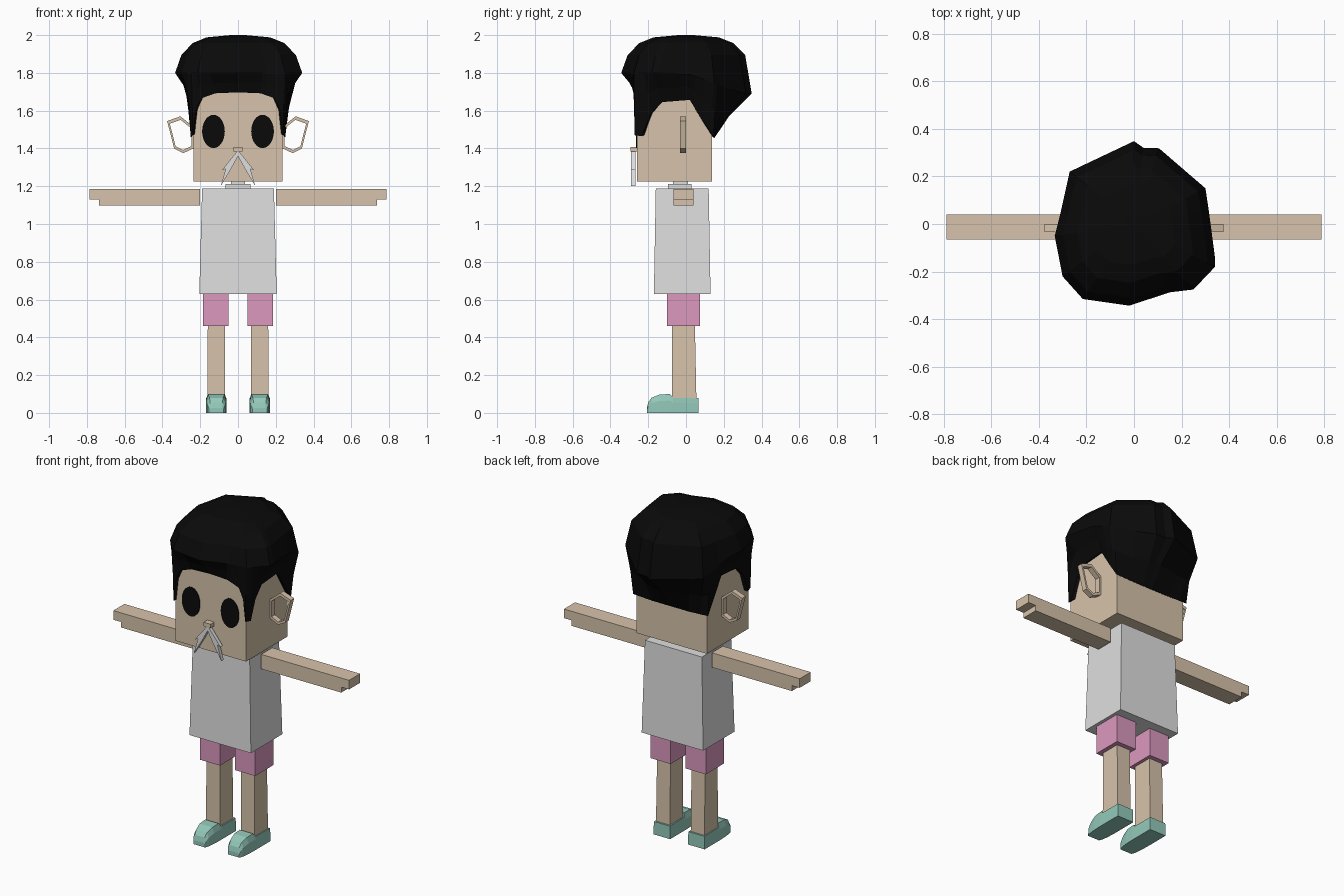
import bpy, bmesh, math

cube = bpy.data.objects.get("Cube")
if cube:
    bpy.data.objects.remove(cube, do_unlink=True)


def material(name, rgb):
    m = bpy.data.materials.new(name)
    m.use_nodes = True
    colour = (*rgb, 1)
    m.diffuse_color = colour
    m.node_tree.nodes["Principled BSDF"].inputs["Base Color"].default_value = colour
    return m


SKIN = material("skin", (.68, .545, .405))
SHIRT = material("light_grey", (.74, .74, .74))
PINK = material("pink", (.71, .315, .515))
TEAL = material("teal", (.295, .585, .49))
BLACK = material("black", (.003, .003, .003))


def loft(name, mat, rings, wrap=False):
    """Skin equal-length rings; cap the ends, or join last to first."""
    bm = bmesh.new()
    vs = [[bm.verts.new(p) for p in ring] for ring in rings]
    pairs = list(zip(vs, vs[1:]))
    if wrap:
        pairs.append((vs[-1], vs[0]))
    else:
        bm.faces.new(vs[0])
        bm.faces.new(vs[-1])
    n = len(vs[0])
    for a, b in pairs:
        for i in range(n):
            j = (i + 1) % n
            bm.faces.new((a[i], a[j], b[j], b[i]))
    bmesh.ops.recalc_face_normals(bm, faces=bm.faces)
    mesh = bpy.data.meshes.new(name)
    bm.to_mesh(mesh)
    bm.free()
    mesh.materials.append(mat)
    ob = bpy.data.objects.new(name, mesh)
    bpy.context.collection.objects.link(ob)
    return ob


def rect(x, y, z):
    return [(x[0], y[0], z), (x[1], y[0], z), (x[1], y[1], z), (x[0], y[1], z)]


def box(name, mat, x, y, z):
    return loft(name, mat, [rect(x, y, z[0]), rect(x, y, z[1])])


def prism(name, mat, outline, y0, y1):
    return loft(name, mat, [[(x, y, z) for x, z in outline] for y in (y0, y1)])


# Head, neck, tapered shirt, nose
box("head", SKIN, (-.235, .235), (-.26, .137), (1.225, 1.76))
box("collar", SHIRT, (-.065, .065), (-.095, .03), (1.18, 1.212))
box("neck", SHIRT, (-.036, .036), (-.07, .01), (1.2, 1.23))
loft("shirt", SHIRT, [rect((-.205, .205), (-.17, .13), .63),
                      rect((-.19, .19), (-.16, .12), 1.187)])
box("nose", SKIN, (-.023, .023), (-.295, -.255), (1.383, 1.407))

# Half outlines in the front plane
EAR = [(.236, 1.515), (.305, 1.57), (.375, 1.545), (.338, 1.4), (.29, 1.375), (.236, 1.4)]
WHISKER = [(0, 1.39), (.045, 1.335), (.085, 1.285), (.065, 1.292),
           (.092, 1.2), (.035, 1.295), (0, 1.36)]
# Shoe sections: y, half width, height, top narrowing
SHOE = [(.065, .055, .078, .97), (-.07, .055, .08, .95), (-.085, .055, .1, .8),
        (-.14, .053, .097, .8), (-.183, .048, .08, .75), (-.2, .043, .055, .75),
        (-.207, .038, .025, .8)]

for s, side in ((1, "left"), (-1, "right")):
    def sx(a, b):
        return (s * a, s * b)

    # Arm with a stepped hand
    box(side + "_arm", SKIN, sx(.2, .735), (-.065, .04), (1.097, 1.185))
    box(side + "_fingers", SKIN, sx(.735, .787), (-.065, .04), (1.13, 1.185))
    # Leg, shorts, shoe
    box(side + "_shorts", PINK, sx(.05, .185), (-.1, .075), (.46, .635))
    loft(side + "_leg", SKIN, [rect(sx(.07, .162), (-.073, .055), .07),
                               rect(sx(.07, .16), (-.073, .047), .47)])
    cx = s * .115
    loft(side + "_shoe", TEAL,
         [[(cx - w, y, 0), (cx - w, y, h * .65), (cx - w * c, y, h),
           (cx + w * c, y, h), (cx + w, y, h * .65), (cx + w, y, 0)]
          for y, w, h, c in SHOE])
    # Open hexagonal ear
    mx = sum(p[0] for p in EAR) / len(EAR)
    mz = sum(p[1] for p in EAR) / len(EAR)
    loft(side + "_ear", SKIN,
         [[(s * (mx + (x - mx) * k), y, mz + (z - mz) * k) for x, z in EAR]
          for k, y in ((1, -.033), (1, 0), (.82, 0), (.82, -.033))], wrap=True)
    # Oval eye plate
    eye = [(s * .13 + .06 * math.cos(a), 1.49 + .088 * math.sin(a))
           for a in (math.tau * i / 32 for i in range(32))]
    prism(side + "_eye", BLACK, eye, -.265, -.258)
    # Moustache half
    prism(side + "_moustache", SHIRT, [(s * x, z) for x, z in WHISKER], -.29, -.268)


# Hair: widest outline seen from above (x, y), counter-clockwise from the front
BULGE = [(-.02, -.343), (.15, -.287), (.25, -.275), (.3, -.222), (.34, -.18),
         (.34, -.14), (.315, .05), (.3, .15), (.105, .318), (.04, .32), (0, .348),
         (-.27, .22), (-.31, .04), (-.333, -.05), (-.3, -.22), (-.215, -.315)]
# Hairline around the head, one half (x, y, z)
RIM = [(0, -.272, 1.697), (.12, -.272, 1.692), (.195, -.272, 1.665), (.225, -.272, 1.6),
       (.24, -.272, 1.47), (.25, -.235, 1.465), (.25, -.19, 1.58), (.25, -.13, 1.645),
       (.25, .02, 1.657), (.25, .08, 1.56), (.25, .147, 1.46), (.12, .15, 1.455),
       (0, .15, 1.455)]
RIM += [(-x, y, z) for x, y, z in RIM[-2:0:-1]]


def angle(p):
    return math.atan2(p[0], -p[1]) % math.tau


def sample(points, a):
    """Point on a closed outline in direction a."""
    pts = sorted(points, key=angle)
    pts = [(angle(p), p) for p in pts]
    pts = [(pts[-1][0] - math.tau, pts[-1][1])] + pts + [(pts[0][0] + math.tau, pts[0][1])]
    for (a0, p), (a1, q) in zip(pts, pts[1:]):
        if a0 <= a <= a1:
            t = (a - a0) / (a1 - a0)
            return [u + (v - u) * t for u, v in zip(p, q)]


angles = sorted({round(angle(p), 4) for p in BULGE + RIM})
# Crown tiers: scale of the outline, height
CROWN = [(.12, 2.0), (.5, 1.988), (.72, 1.958), (.9, 1.895)]
rings = [[] for _ in range(len(CROWN) + 4)]
for a in angles:
    bx, by = sample(BULGE, a)
    rx, ry, rz = sample(RIM, a)
    bz = 1.8 - .11 * min(1, max(0, by / .3))
    column = [(bx * k, by * k, z) for k, z in CROWN]
    column.append((bx, by, bz))
    column.append((bx * .4 + rx * .6, by * .4 + ry * .6, bz * .5 + rz * .5))
    column.append((rx, ry, rz))
    column.append((rx * .9, ry * .9, rz + .01))
    for ring, p in zip(rings, column):
        ring.append(p)
loft("hair", BLACK, rings)
